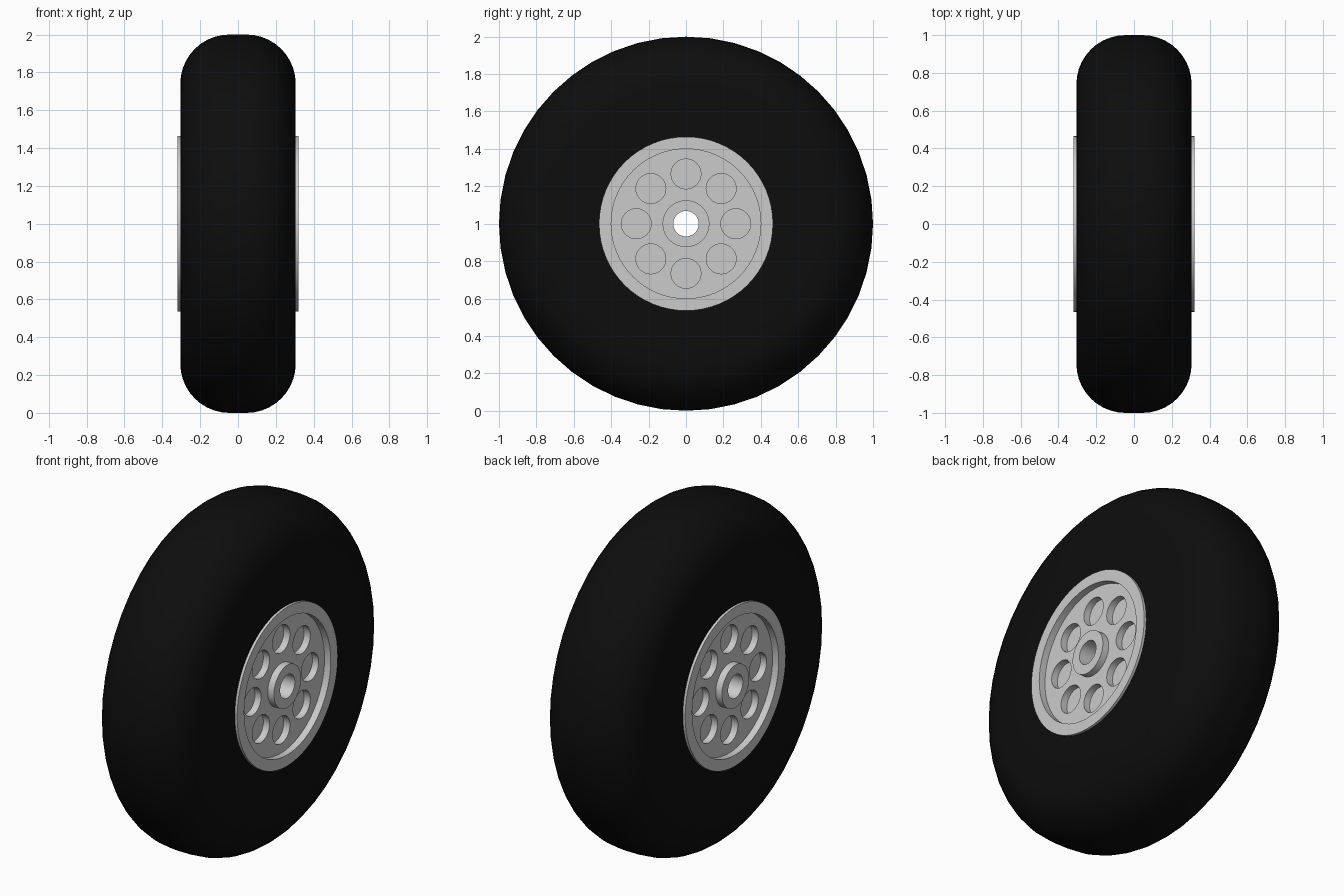
import bpy, bmesh
from math import pi, sin, cos, radians
from mathutils import Matrix, Vector

if "Cube" in bpy.data.objects:
    bpy.data.objects.remove(bpy.data.objects["Cube"])

CENTRE = Vector((0, 0, 1))


def lathe(name, profile, segments):
    """Revolve a closed (x, radius) profile around the wheel axle."""
    bm = bmesh.new()
    rings = []
    for i in range(segments):
        a = 2 * pi * i / segments
        rings.append([bm.verts.new((x, r * cos(a), 1 + r * sin(a))) for x, r in profile])
    n = len(profile)
    for i in range(segments):
        p, q = rings[i], rings[(i + 1) % segments]
        for j in range(n):
            k = (j + 1) % n
            bm.faces.new((p[j], p[k], q[k], q[j]))
    bmesh.ops.recalc_face_normals(bm, faces=bm.faces)
    return finish(name, bm)


def finish(name, bm):
    mesh = bpy.data.meshes.new(name)
    bm.to_mesh(mesh)
    bm.free()
    ob = bpy.data.objects.new(name, mesh)
    bpy.context.collection.objects.link(ob)
    return ob


def mirrored(half):
    """Complete a half profile across x = 0."""
    return half + [(-x, r) for x, r in reversed(half) if x > 1e-6]


def smooth(ob):
    bpy.ops.object.select_all(action='DESELECT')
    ob.select_set(True)
    bpy.context.view_layer.objects.active = ob
    bpy.ops.object.shade_smooth_by_angle(angle=radians(30))


# Tyre: straight sidewalls with a rounded shoulder
half = [(0.305, 0.45), (0.305, 0.6)]
for i in range(11):
    a = pi / 2 * i / 10
    half.append((0.045 + 0.26 * cos(a), 0.74 + 0.26 * sin(a)))
tyre = lathe("tyre", mirrored(half), 48)
black = bpy.data.materials.new("rubber")
black.diffuse_color = (0.004, 0.004, 0.004, 1)
black.use_nodes = True
black.node_tree.nodes["Principled BSDF"].inputs["Base Color"].default_value = black.diffuse_color
tyre.data.materials.append(black)
smooth(tyre)

# Rim: bored hub, recessed disc and raised outer lip on both sides
rim = lathe("rim", mirrored([(0.32, 0.068), (0.32, 0.125), (0.28, 0.125),
                             (0.28, 0.40), (0.32, 0.40), (0.32, 0.465)]), 64)

# Round pockets, eight on each face
bm = bmesh.new()
for side in (-1, 1):
    for i in range(8):
        a = pi / 4 * i
        pos = CENTRE + Vector((side * 0.29, 0.266 * cos(a), 0.266 * sin(a)))
        bmesh.ops.create_cone(bm, cap_ends=True, segments=32, radius1=0.08, radius2=0.08,
                              depth=0.1, matrix=Matrix.Translation(pos) @ Matrix.Rotation(pi / 2, 4, 'Y'))
cutter = finish("pocket_cutter", bm)
cutter.hide_render = True
mod = rim.modifiers.new("pockets", 'BOOLEAN')
mod.operation = 'DIFFERENCE'
mod.solver = 'EXACT'
mod.object = cutter
bpy.ops.object.select_all(action='DESELECT')
bpy.context.view_layer.objects.active = rim
bpy.ops.object.modifier_apply(modifier=mod.name)
bpy.data.objects.remove(cutter)
smooth(rim)
